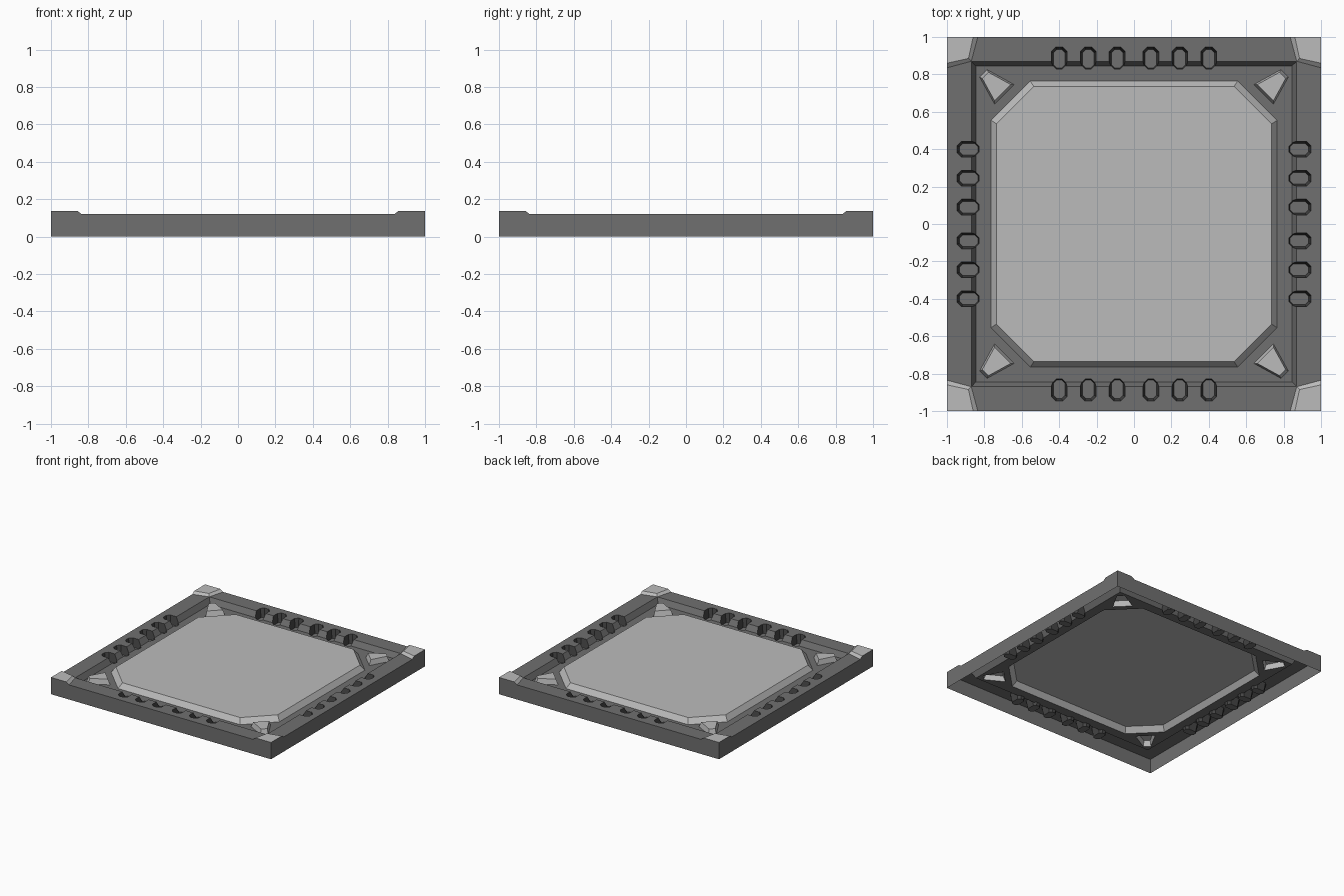
import bpy
import bmesh
from math import pi
from mathutils import Matrix

cube = bpy.data.objects.get("Cube")
if cube:
    bpy.data.objects.remove(cube, do_unlink=True)

RIM, FLOOR, SOCKET = 0.12, 0.075, 0.05


def material(name, v):
    m = bpy.data.materials.new(name)
    m.use_nodes = True
    m.diffuse_color = (v, v, v, 1)
    bsdf = next(n for n in m.node_tree.nodes if n.type == 'BSDF_PRINCIPLED')
    bsdf.inputs["Base Color"].default_value = (v, v, v, 1)
    bsdf.inputs["Roughness"].default_value = 0.8
    return m


dark = material("dark grey", 0.16)
light = material("light grey", 0.5)
black = material("charcoal", 0.06)
opening = material("opening helper", 0.0)


def loft(bm, rings, side=0, top=0, bottom=None, turn=0):
    """Join matching rings with quads, close the top and optionally the bottom."""
    rot = Matrix.Rotation(turn * pi / 2, 3, 'Z')
    loops = []
    for pts, z in rings:
        ring = [bm.verts.new((x, y, z)) for x, y in pts]
        bmesh.ops.transform(bm, matrix=rot.to_4x4(), verts=ring)
        loops.append(ring)
    n = len(loops[0])
    for a, b in zip(loops, loops[1:]):
        for i in range(n):
            j = (i + 1) % n
            bm.faces.new((a[i], a[j], b[j], b[i])).material_index = side
    bm.faces.new(loops[-1]).material_index = top
    if bottom is not None:
        bm.faces.new(loops[0][::-1]).material_index = bottom


def finish(bm, name, mats):
    me = bpy.data.meshes.new(name)
    bm.normal_update()
    bm.to_mesh(me)
    bm.free()
    for m in mats:
        me.materials.append(m)
    ob = bpy.data.objects.new(name, me)
    bpy.context.scene.collection.objects.link(ob)
    return ob


def square(r):
    return [(-r, -r), (r, -r), (r, r), (-r, r)]


def octagon(w, h, cut, cx=0, cy=0):
    a, b = w - cut, h - cut
    pts = [(-a, -h), (a, -h), (w, -b), (w, b), (a, h), (-a, h), (-w, b), (-w, -b)]
    return [(cx + x, cy + y) for x, y in pts]


def shrink(pts, k):
    cx = sum(p[0] for p in pts) / len(pts)
    cy = sum(p[1] for p in pts) / len(pts)
    return [(cx + (x - cx) * k, cy + (y - cy) * k) for x, y in pts]


panel_base = octagon(0.765, 0.765, 0.21)
wedge_base = [(0.745, 0.64), (0.825, 0.785), (0.785, 0.825), (0.64, 0.745)]

# Frame: raised rim sloping down to a lower floor
bm = bmesh.new()
loft(bm, [(square(1), 0), (square(1), RIM), (square(0.87), RIM),
          (square(0.845), FLOOR)], bottom=0)
frame = finish(bm, "frame", [dark, black, opening])

# Cutter: sockets along every side, plus openings under the panel and wedges
bm = bmesh.new()
loft(bm, [(panel_base, -0.1), (panel_base, 0.2)], 2, 2, 2)
for turn in range(4):
    loft(bm, [(wedge_base, -0.1), (wedge_base, 0.2)], 2, 2, 2, turn)
    for x in (-0.4, -0.245, -0.09, 0.09, 0.245, 0.4):
        loft(bm, [(octagon(0.031, 0.05, 0.018, x, 0.883), SOCKET),
                  (octagon(0.044, 0.064, 0.024, x, 0.883), RIM + 0.01)],
             1, 1, 0, turn)
cutter = finish(bm, "socket_cutter", [dark, black, opening])
cutter.hide_render = True

mod = frame.modifiers.new("sockets", 'BOOLEAN')
mod.operation = 'DIFFERENCE'
mod.solver = 'EXACT'
mod.material_mode = 'TRANSFER'
mod.object = cutter
bpy.context.view_layer.update()
cut = bpy.data.meshes.new_from_object(
    frame.evaluated_get(bpy.context.evaluated_depsgraph_get()))
frame.modifiers.clear()
frame.data = cut
bpy.data.objects.remove(cutter, do_unlink=True)

# Leave the frame as an open shell: no underside and no opening walls
helper = {i for i, m in enumerate(cut.materials) if m and m.name == opening.name}
bm = bmesh.new()
bm.from_mesh(cut)
drop = [f for f in bm.faces if f.material_index in helper
        or all(v.co.z < 0.001 for v in f.verts)]
bmesh.ops.delete(bm, geom=drop, context='FACES')
bm.to_mesh(cut)
bm.free()
for i in sorted(helper, reverse=True):
    cut.materials.pop(index=i)
bpy.data.materials.remove(opening)

# Centre panel with bevelled edge
bm = bmesh.new()
loft(bm, [(panel_base, FLOOR), (octagon(0.735, 0.735, 0.2), RIM - 0.003)])
finish(bm, "centre_panel", [light])

# Corner wedges and corner caps
for turn, place in enumerate(("back_left", "back_right", "front_right", "front_left")):
    bm = bmesh.new()
    loft(bm, [(wedge_base, FLOOR), (shrink(wedge_base, 0.82), RIM - 0.003)], turn=turn)
    finish(bm, place + "_wedge", [light])

    bm = bmesh.new()
    loft(bm, [([(1, 1), (0.835, 1), (0.87, 0.87), (1, 0.835)], RIM),
              ([(1, 1), (0.86, 1), (0.885, 0.885), (1, 0.86)], 0.138)], turn=turn)
    bm.normal_update()
    for f in bm.faces:
        c = f.calc_center_median()
        if max(abs(c.x), abs(c.y)) > 0.999:
            f.material_index = 1
    finish(bm, place + "_cap", [light, dark])
